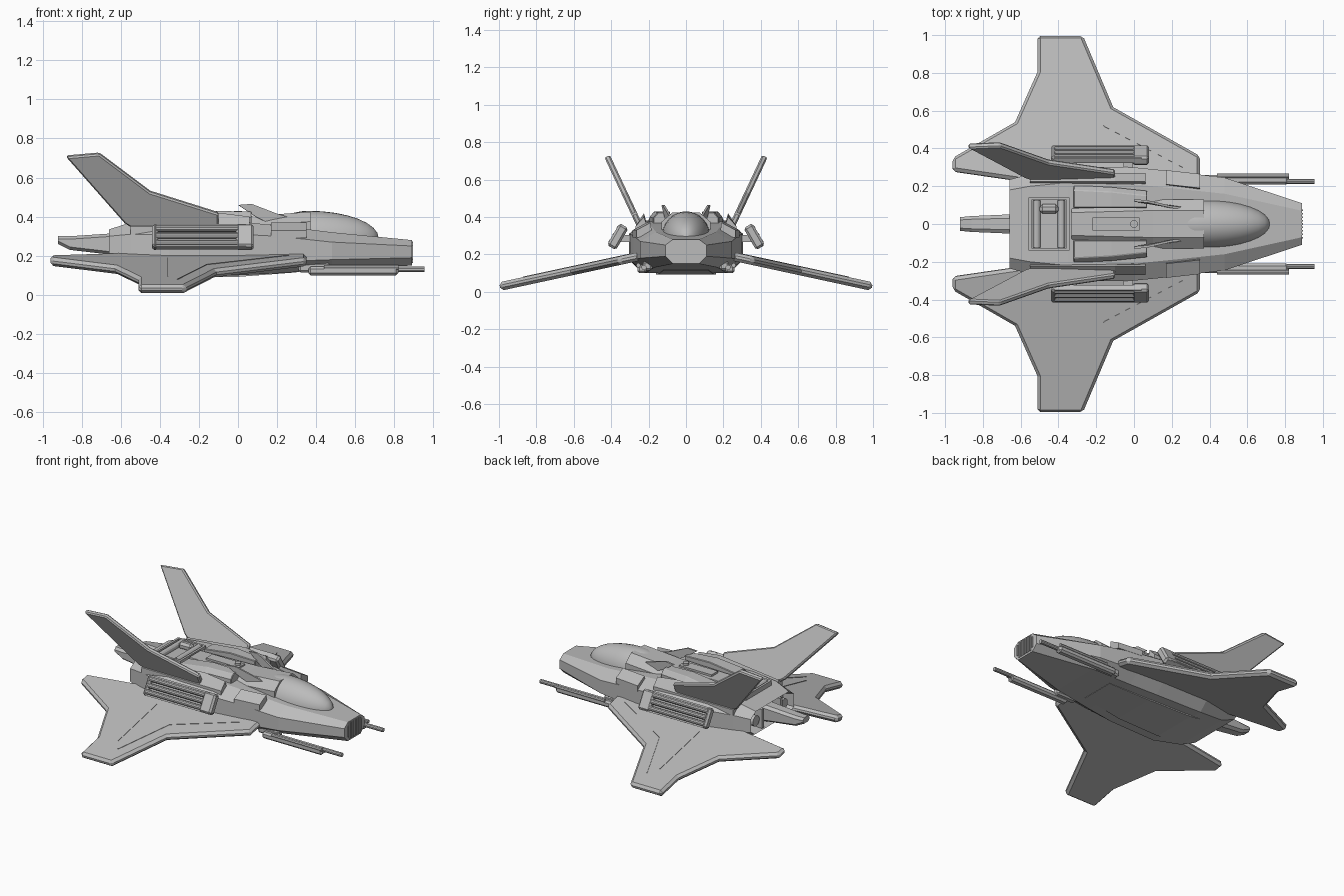
import bpy, bmesh, math
from mathutils import Vector, Matrix

if "Cube" in bpy.data.objects:
    bpy.data.objects.remove(bpy.data.objects["Cube"])

grey = bpy.data.materials.new("hull_grey")
grey.diffuse_color = (0.5, 0.5, 0.5, 1)
grey.use_nodes = True
grey.node_tree.nodes["Principled BSDF"].inputs["Base Color"].default_value = grey.diffuse_color


def finish(name, bm, smooth=False):
    bmesh.ops.recalc_face_normals(bm, faces=bm.faces)
    me = bpy.data.meshes.new(name)
    bm.to_mesh(me)
    bm.free()
    me.materials.append(grey)
    ob = bpy.data.objects.new(name, me)
    bpy.context.collection.objects.link(ob)
    for p in me.polygons:
        p.use_smooth = smooth
    return ob


def bevel(ob, width):
    m = ob.modifiers.new("bevel", 'BEVEL')
    m.width, m.segments, m.limit_method, m.angle_limit = width, 1, 'ANGLE', math.radians(40)
    return ob


def mirror(ob):
    m = ob.modifiers.new("mirror", 'MIRROR')
    m.use_axis = (False, True, False)
    return ob


def loft(name, rings):
    """Skin a row of closed rings and cap both ends."""
    bm = bmesh.new()
    vs = [[bm.verts.new(p) for p in r] for r in rings]
    n = len(vs[0])
    for a, b in zip(vs, vs[1:]):
        for i in range(n):
            bm.faces.new((a[i], a[(i + 1) % n], b[(i + 1) % n], b[i]))
    bm.faces.new(vs[0])
    bm.faces.new(vs[-1])
    return finish(name, bm)


def plate(name, pts, thick):
    """Flat outline given in 3D, thickened along its normal."""
    pts = [Vector(p) for p in pts]
    n = Vector((0, 0, 0))
    for a, b in zip(pts, pts[1:] + pts[:1]):
        n += a.cross(b)
    n = n.normalized() * thick / 2
    return loft(name, [[p - n for p in pts], [p + n for p in pts]])


def box(name, c, size, tilt=0.0, width=0.0):
    bm = bmesh.new()
    bmesh.ops.create_cube(bm, size=1, matrix=Matrix.Translation(c) @ Matrix.Rotation(tilt, 4, 'X')
                          @ Matrix.Diagonal((*size, 1)))
    ob = finish(name, bm)
    return bevel(ob, width) if width else ob


def rod(name, a, b, r, sides=10):
    a, b = Vector(a), Vector(b)
    bm = bmesh.new()
    mat = Matrix.Translation((a + b) / 2) @ (b - a).to_track_quat('Z', 'Y').to_matrix().to_4x4()
    bmesh.ops.create_cone(bm, cap_ends=True, segments=sides, radius1=r, radius2=r,
                          depth=(b - a).length, matrix=mat)
    return finish(name, bm)


def section(x, b, zb, s, z1, z2, t, zt):
    half = [(b, zb), (s, z1), (s, z2), (t, zt)]
    return [(x, y, z) for y, z in half] + [(x, -y, z) for y, z in reversed(half)]


# Fuselage with a recessed engine bay at the back
hull = loft("fuselage", [section(*s) for s in (
    (0.89, .07, .15, .11, .19, .25, .07, .28),
    (0.48, .17, .13, .245, .18, .27, .16, .32),
    (0.20, .20, .11, .28, .17, .30, .19, .355),
    (0.00, .22, .10, .30, .17, .31, .21, .375),
    (-0.35, .23, .10, .305, .17, .31, .22, .38),
    (-0.55, .20, .13, .265, .19, .31, .20, .37),
    (-0.66, .19, .18, .235, .21, .30, .18, .335))])
bm = bmesh.new()
bm.from_mesh(hull.data)
back = [f for f in bm.faces if f.normal.x < -0.95]
bmesh.ops.inset_region(bm, faces=back, thickness=0.022)
bmesh.ops.translate(bm, verts=list({v for f in back for v in f.verts}), vec=(0.07, 0, 0))
bm.to_mesh(hull.data)
bm.free()

# Nose grille bars
for i in range(-4, 5):
    y = i * 0.018
    h = 0.11 if abs(i) < 4 else 0.075
    box("nose_grille_bar", (0.89, y, 0.217), (0.012, 0.008, h))

# Canopy: long rounded front, shorter rear
bm = bmesh.new()
bmesh.ops.create_uvsphere(bm, u_segments=32, v_segments=16, radius=1,
                          matrix=Matrix.Rotation(math.pi / 2, 4, 'Y'))
for v in bm.verts:
    v.co = (0.36 + v.co.x * (0.36 if v.co.x > 0 else 0.2), v.co.y * 0.13, 0.29 + v.co.z * 0.14)
finish("canopy", bm, True)

# Fairing behind the canopy
loft("spine_fairing", [[(x, w, .30), (x, w, z - .05), (x, w * .55, z), (x, -w * .55, z),
                        (x, -w, z - .05), (x, -w, .30)]
                       for x, w, z in ((.37, .13, .425), (.1, .13, .405), (-.33, .11, .40))])

# Raised deck blocks beside the spine
mirror(bevel(loft("deck_block", [[(x, .085, .33), (x, w, .33), (x, w, z - .03), (x, w - .025, z),
                                  (x, .085, z)]
                                 for x, w, z in ((.07, .175, .425), (-.12, .195, .43), (-.32, .205, .405))]), .004))

# Ear fins beside the canopy
mirror(plate("ear_fin", [(.35, .075, .37), (.16, .10, .365), (.09, .11, .40), (0, .125, .46),
                         (.07, .12, .465), (.2, .09, .415)], .012))

# Spine hatch with a small dome
box("spine_hatch", (-.095, 0, .405), (.25, .07, .02))
rod("hatch_dome", (0, 0, .40), (0, 0, .43), .02, 16)

# Rear deck frame with rollers and capsule
for y in (-.135, .135):
    box("deck_frame_side", (-.45, y, .38), (.21, .015, .04))
for x in (-.55, -.35):
    box("deck_frame_end", (x, 0, .38), (.015, .28, .04))
for x in (-.515, -.385):
    rod("deck_roller", (x, -.125, .385), (x, .125, .385), .02, 12)
box("deck_capsule", (-.45, .08, .39), (.10, .05, .05), 0, .015)

# Shoulder boxes
mirror(loft("shoulder_box", [[(x, s - .085, .30), (x, s, .29), (x, s, .33), (x, s - .075, .37)]
                             for x, s in ((.35, .265), (.17, .285))]))


# Main wings, drooping toward the tips
def wz(y):
    return 0.185 - (y - 0.27) * 0.215


outline = [(-.96, .28), (-.96, .35), (-.63, .54), (-.51, .81), (-.51, 1.0), (-.27, 1.0),
           (-.11, .62), (.35, .36), (.35, .25), (-.55, .22)]
mirror(bevel(plate("wing", [(x, y * .995, wz(y)) for x, y in outline], .046), .016))


# Wing panel seams
def seam(name, a, b):
    d = Vector((b[0] - a[0], b[1] - a[1])).normalized() * .002
    c = [(a[0] - d.y, a[1] + d.x), (b[0] - d.y, b[1] + d.x), (b[0] + d.y, b[1] - d.x), (a[0] + d.y, a[1] - d.x)]
    mirror(plate(name, [(x, y, wz(y) + .024) for x, y in c], .003))


seam("flap_seam", (-.36, .36), (-.36, .8))
seam("leading_seam", (-.16, .52), (.26, .30))
seam("leading_seam", (-.31, .87), (-.16, .52))

# Canted tail fins
fin = [(-.88, .71), (-.71, .725), (-.45, .53), (-.1, .42), (-.1, .34), (-.5, .32), (-.58, .37)]
mirror(bevel(plate("tail_fin", [(x, .25 + (z - .36) * .47, z) for x, z in fin], .032), .008))

# Fin root fairing
mirror(loft("fin_root", [[(x, .20, .33), (x, .27, .31), (x, .27, .35), (x, .225, z)]
                         for x, z in ((.06, .40), (-.1, .42), (-.55, .37))]))

# Side pods: racks of tubes, top leaning inward
tilt = math.radians(30)
frame = Matrix.Translation((0, .365, .295)) @ Matrix.Rotation(tilt, 4, 'X')


def pod(p):
    return frame @ Vector(p)


mirror(box("pod_back", pod((-.19, -.012, 0)), (.46, .016, .10), tilt))
for x, w in ((-.425, .03), (.035, .09)):
    mirror(box("pod_end", pod((x, 0, 0)), (w, .055, .135), tilt, .012))
for z in (-.042, 0, .042):
    mirror(rod("pod_tube", pod((-.42, .014, z)), pod((0, .014, z)), .016))
for z in (-.062, .062):
    mirror(box("pod_rail", pod((-.19, .005, z)), (.46, .03, .01), tilt))
for x in (-.33, -.03):
    mirror(box("pod_strut", (x, .32, .285), (.05, .08, .04)))

# Nose guns under the hull
mirror(box("gun_body", (.59, .235, .122), (.46, .05, .045), 0, .012))
mirror(box("gun_mount", (.39, .205, .14), (.16, .05, .05), 0, .01))
mirror(rod("gun_barrel", (.8, .225, .13), (.955, .225, .13), .014))
mirror(rod("gun_rail", (.44, .255, .142), (.82, .255, .142), .012, 8))

# Belly plate
loft("belly_plate", [[(x, w, .09 + r), (x, -w, .09 + r), (x, -w, .14), (x, w, .14)]
                     for x, w, r in ((.3, .12, .025), (0, .15, .002), (-.33, .16, .002), (-.42, .15, .02))])

# Tail boom and engine bay braces
loft("tail_boom", [[(x, w, a), (x, w, b), (x, w * .6, b + .015), (x, -w * .6, b + .015), (x, -w, b), (x, -w, a),
                    (x, -w * .6, a - .015), (x, w * .6, a - .015)]
                   for x, w, a, b in ((-.56, .055, .21, .305), (-.86, .042, .245, .285), (-.92, .036, .275, .285))])
for y in (-.1, .1):
    box("engine_brace", (-.63, y, .255), (.06, .02, .13))
mirror(rod("engine_nozzle", (-.57, .155, .255), (-.645, .155, .255), .036, 14))
